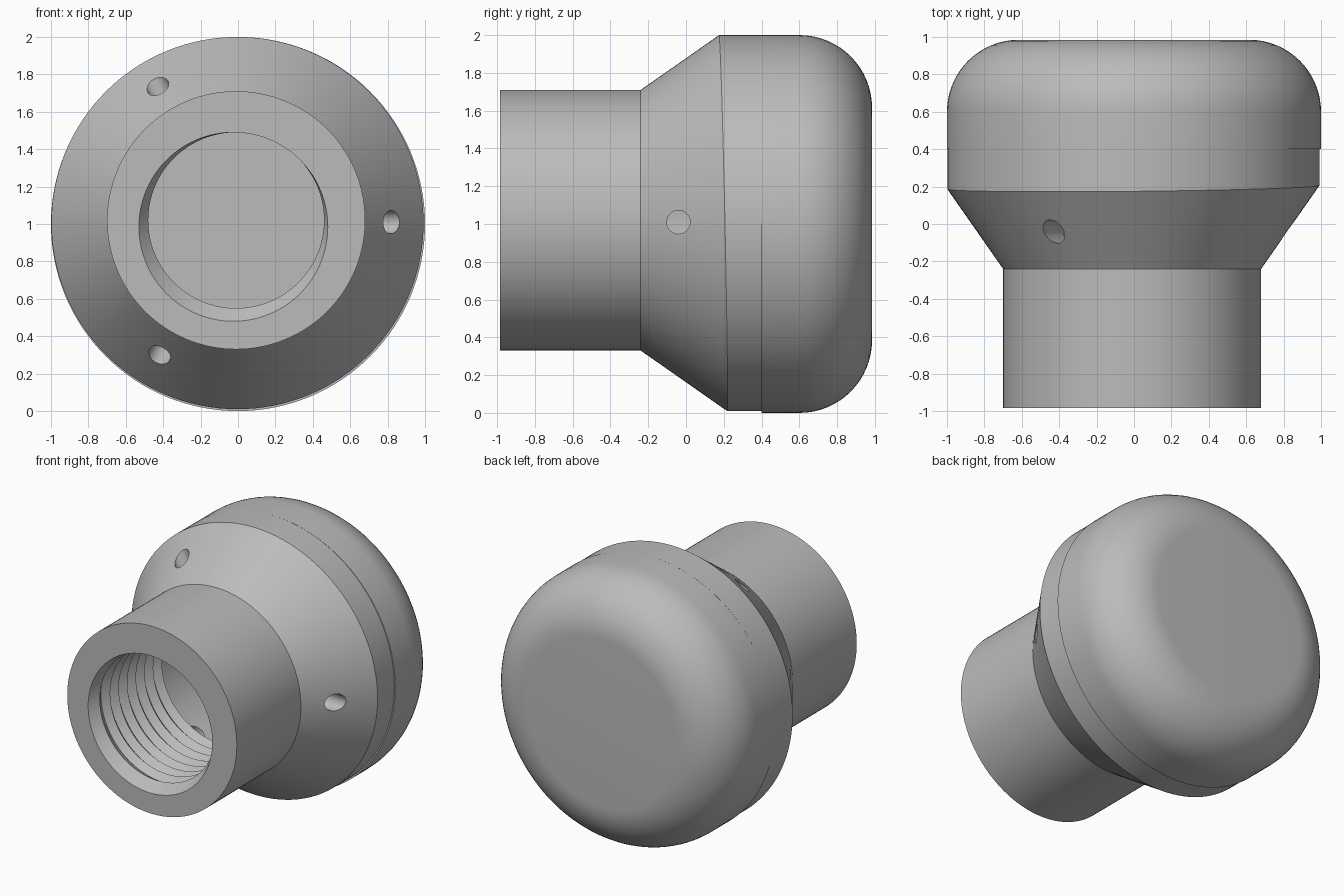
import bpy
import bmesh
from math import sin, cos, pi, radians, hypot
from mathutils import Vector, Matrix

SEGMENTS = 128
NECK = (-0.01, 1.02)      # x, z of the neck axis
LIP = (-0.003, 1.005)     # x, z of the lip axis
CAP = (0.0, 1.0)          # x, z of the cap axis

default = bpy.data.objects.get("Cube")
if default:
    bpy.data.objects.remove(default, do_unlink=True)

grey = bpy.data.materials.new("plain grey")
grey.use_nodes = True
colour = (0.5, 0.5, 0.5, 1)
grey.diffuse_color = colour
grey.node_tree.nodes["Principled BSDF"].inputs["Base Color"].default_value = colour


def ring(centre, radius, y):
    """Circle of points around the y axis; y may be a function of x and z."""
    points = []
    for i in range(SEGMENTS):
        a = 2 * pi * i / SEGMENTS
        x, z = centre[0] + radius * cos(a), centre[1] + radius * sin(a)
        points.append(Vector((x, y(x, z) if callable(y) else y, z)))
    return points


def loft(name, rings, closed):
    """Skin successive rings, either joined end to end or capped."""
    bm = bmesh.new()
    loops = [[bm.verts.new(p) for p in r] for r in rings]
    pairs = list(zip(loops, loops[1:]))
    if closed:
        pairs.append((loops[-1], loops[0]))
    else:
        bm.faces.new(loops[0])
        bm.faces.new(loops[-1])
    for a, b in pairs:
        for i in range(SEGMENTS):
            j = (i + 1) % SEGMENTS
            bm.faces.new((a[i], a[j], b[j], b[i]))
    bmesh.ops.recalc_face_normals(bm, faces=bm.faces)
    mesh = bpy.data.meshes.new(name)
    bm.to_mesh(mesh)
    bm.free()
    mesh.materials.append(grey)
    obj = bpy.data.objects.new(name, mesh)
    bpy.context.collection.objects.link(obj)
    return obj


def smooth(obj):
    bpy.ops.object.select_all(action="DESELECT")
    obj.select_set(True)
    bpy.context.view_layer.objects.active = obj
    bpy.ops.object.shade_smooth_by_angle(angle=radians(28))


# Threaded neck, flared shoulder and lip, hollow inside
def cone_y(x, z):
    return -0.24 + 1.43 * (hypot(x - NECK[0], z - NECK[1]) - 0.69)


rings = [
    ring(NECK, 0.69, -0.985),
    ring(NECK, 0.69, -0.24),
    ring(LIP, 0.995, cone_y),
    ring(LIP, 0.995, 0.4),
    ring(NECK, 0.62, 0.4),
    ring(NECK, 0.62, -0.2),
]
thread_turns = 7
for k in range(thread_turns):
    y = -0.2 - 0.1 * k
    rings.append(ring(NECK, 0.47, y))
    rings.append(ring(NECK, 0.51, y - 0.05))
rings.append(ring(NECK, 0.47, -0.92))
rings.append(ring((-0.025, 0.985), 0.505, -0.985))
body = loft("threaded_body", rings, True)

# Three radial holes through the shoulder
bm = bmesh.new()
for k in range(3):
    turn = Matrix.Rotation(-k * 2 * pi / 3, 4, "Y")
    place = Matrix.Translation((NECK[0], -0.04, 1.01)) @ turn
    place = place @ Matrix.Translation((0.8, 0, 0)) @ Matrix.Rotation(pi / 2, 4, "Y")
    bmesh.ops.create_cone(bm, cap_ends=True, segments=32, radius1=0.062,
                          radius2=0.062, depth=0.55, matrix=place)
mesh = bpy.data.meshes.new("hole_cutter")
bm.to_mesh(mesh)
bm.free()
mesh.materials.append(grey)
cutter = bpy.data.objects.new("hole_cutter", mesh)
cutter.hide_render = True
bpy.context.collection.objects.link(cutter)
cut = body.modifiers.new("holes", "BOOLEAN")
cut.operation = "DIFFERENCE"
cut.solver = "EXACT"
cut.object = cutter
bpy.context.view_layer.objects.active = body
bpy.ops.object.modifier_apply(modifier=cut.name)
bpy.data.objects.remove(cutter, do_unlink=True)
smooth(body)

# Rounded cap closing the back, with a shallow inner recess
rings = [ring(NECK, 0.62, 0.75), ring(NECK, 0.62, 0.4), ring(CAP, 1.0, 0.4)]
fillet, steps = 0.385, 16
for k in range(steps + 1):
    a = pi / 2 * k / steps
    rings.append(ring(CAP, 1 - fillet + fillet * cos(a), 0.6 + fillet * sin(a)))
cap = loft("rounded_cap", rings, False)
smooth(cap)
